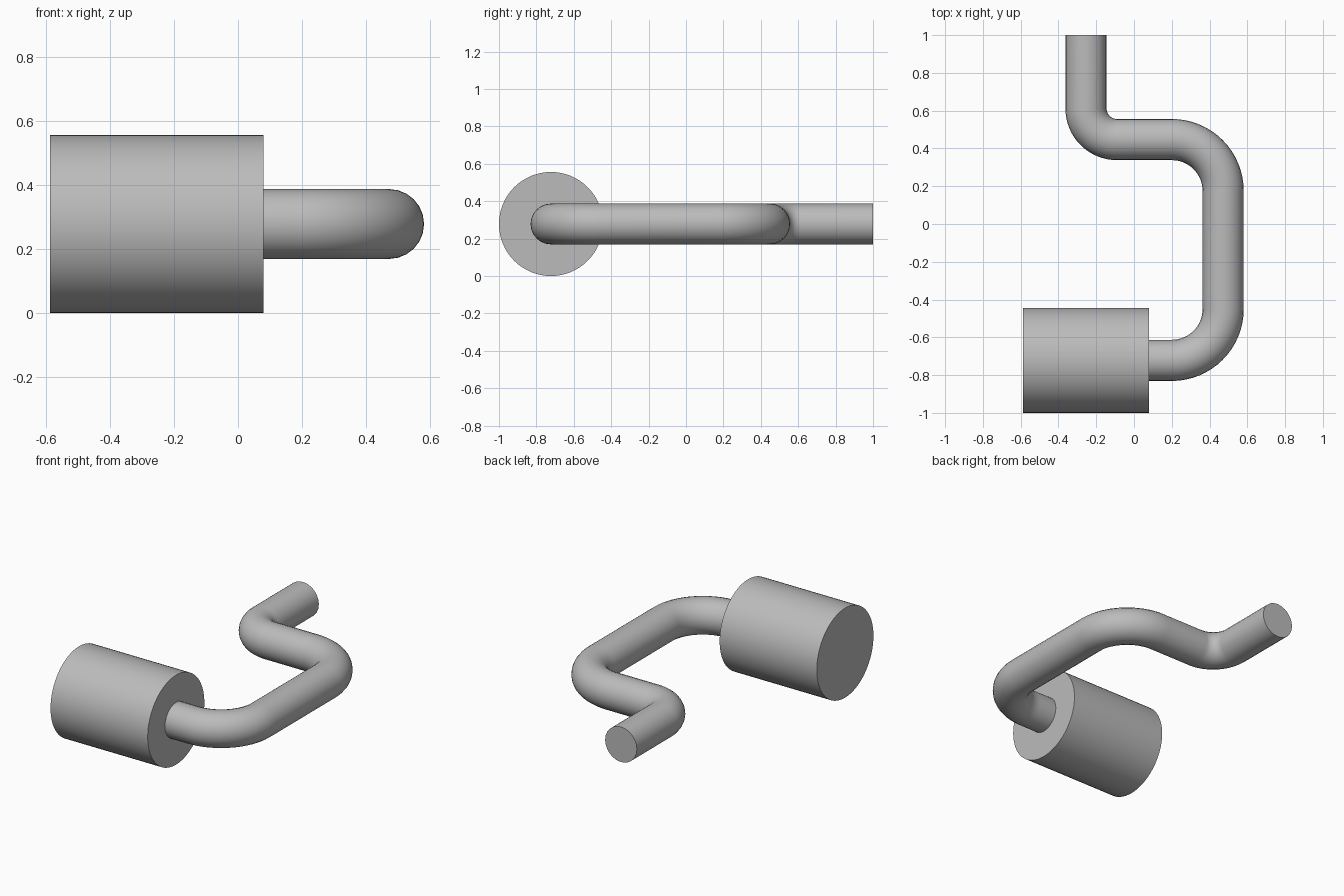
import bpy
from math import cos, sin, pi, radians
from mathutils import Vector

cube = bpy.data.objects.get("Cube")
if cube:
    bpy.data.objects.remove(cube)

AXIS_Z = 0.278
ROD_RADIUS = 0.109

grey = bpy.data.materials.new("plain grey")
grey.use_nodes = True
colour = (0.5, 0.5, 0.5, 1)
grey.diffuse_color = colour
grey.node_tree.nodes["Principled BSDF"].inputs["Base Color"].default_value = colour


def finish(obj, name):
    obj.name = name
    obj.data.name = name
    obj.data.materials.clear()
    obj.data.materials.append(grey)
    bpy.ops.object.select_all(action='DESELECT')
    obj.select_set(True)
    bpy.context.view_layer.objects.active = obj
    bpy.ops.object.shade_smooth_by_angle(angle=radians(35))


def bend(cx, cy, radius, start, end, steps=16):
    """Points along a flat circular bend, angles in degrees."""
    angles = [radians(start + (end - start) * i / steps) for i in range(steps + 1)]
    return [Vector((cx + radius * cos(a), cy + radius * sin(a), AXIS_Z)) for a in angles]


# Cylindrical grip lying along x
left, right = -0.587, 0.08
bpy.ops.mesh.primitive_cylinder_add(
    vertices=64, radius=0.278, depth=right - left,
    location=((left + right) / 2, -0.722, AXIS_Z), rotation=(0, pi / 2, 0))
finish(bpy.context.object, "grip")

# Crank rod: straight runs joined by three quarter bends
path = [Vector((right - 0.02, -0.722, AXIS_Z))]
path += bend(0.2, -0.45, 0.272, -90, 0)
path += bend(0.2, 0.175, 0.272, 0, 90)
path += bend(-0.09, 0.611, 0.164, 270, 180)
path.append(Vector((-0.254, 1.0, AXIS_Z)))

curve = bpy.data.curves.new("crank_rod", 'CURVE')
curve.dimensions = '3D'
curve.bevel_depth = ROD_RADIUS
curve.bevel_resolution = 10
curve.use_fill_caps = True
spline = curve.splines.new('POLY')
spline.points.add(len(path) - 1)
for point, co in zip(spline.points, path):
    point.co = (*co, 1)
rod = bpy.data.objects.new("crank_rod", curve)
bpy.context.collection.objects.link(rod)
bpy.ops.object.select_all(action='DESELECT')
rod.select_set(True)
bpy.context.view_layer.objects.active = rod
bpy.ops.object.convert(target='MESH')
finish(bpy.context.object, "crank_rod")
